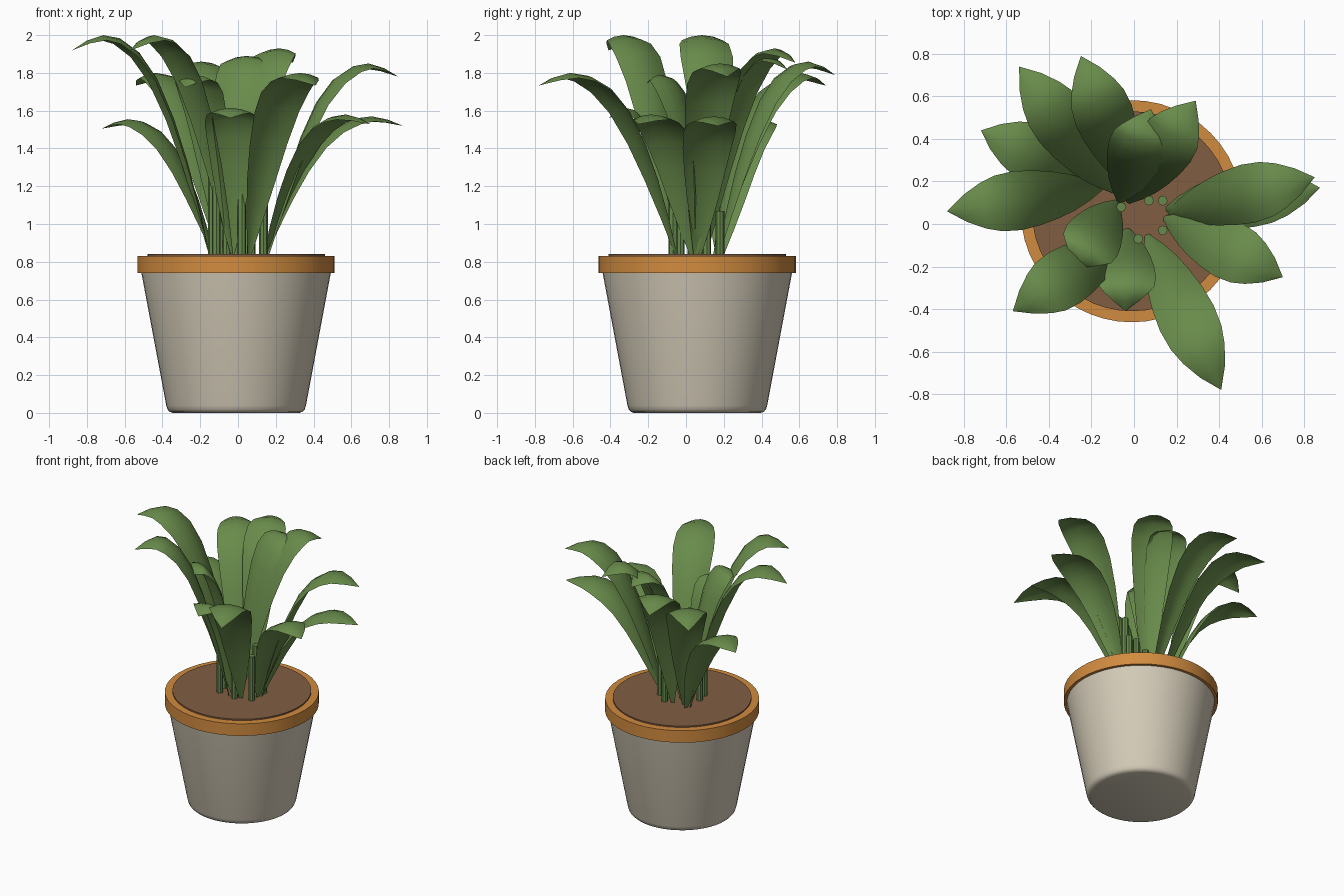
import bpy, math
from mathutils import Vector

if "Cube" in bpy.data.objects:
    bpy.data.objects.remove(bpy.data.objects["Cube"])

CX, CY = -0.01, 0.06
SOIL_Z = 0.84


def material(name, rgb):
    m = bpy.data.materials.new(name)
    m.diffuse_color = (*rgb, 1)
    m.use_nodes = True
    m.node_tree.nodes["Principled BSDF"].inputs["Base Color"].default_value = m.diffuse_color
    return m


GREEN = material("leaf_green", (0.14, 0.26, 0.07))
STEM = material("stem_green", (0.13, 0.25, 0.07))
ORANGE = material("rim_orange", (0.64, 0.26, 0.05))
BROWN = material("soil_brown", (0.22, 0.11, 0.055))
CREAM = material("pot_cream", (0.66, 0.60, 0.48))


def make(name, verts, faces, mat, angle=40):
    me = bpy.data.meshes.new(name)
    me.from_pydata(verts, [], faces)
    me.materials.append(mat)
    ob = bpy.data.objects.new(name, me)
    bpy.context.collection.objects.link(ob)
    bpy.ops.object.select_all(action='DESELECT')
    ob.select_set(True)
    bpy.context.view_layer.objects.active = ob
    bpy.ops.object.shade_smooth_by_angle(angle=math.radians(angle))
    return ob


def lathe(name, profile, mat, n=48, closed=False, cx=CX, cy=CY):
    """Revolve (radius, z) points; open profiles get end caps."""
    verts = [(cx + r * math.cos(2 * math.pi * i / n),
              cy + r * math.sin(2 * math.pi * i / n), z)
             for r, z in profile for i in range(n)]
    k = len(profile)
    faces = []
    for j in range(k if closed else k - 1):
        a, b = j * n, ((j + 1) % k) * n
        for i in range(n):
            i2 = (i + 1) % n
            faces.append((a + i, a + i2, b + i2, b + i))
    if not closed:
        faces.append(tuple(reversed(range(n))))
        faces.append(tuple(range((k - 1) * n, k * n)))
    return make(name, verts, faces, mat)


# Pot, rim and soil
lathe("pot_body", [(0.335, 0), (0.352, 0.006), (0.363, 0.018), (0.37, 0.04),
                   (0.505, 0.76)], CREAM)
lathe("pot_rim", [(0.468, 0.74), (0.522, 0.74), (0.522, 0.83), (0.468, 0.83)],
      ORANGE, closed=True)
lathe("soil", [(0.47, 0.76), (0.47, SOIL_Z)], BROWN)

# Short stems: x, y, top height
STEMS = [(-0.135, 0.03, 1.30), (-0.115, -0.05, 1.25), (0.02, -0.07, 1.44),
         (-0.06, 0.08, 1.20), (0.07, 0.11, 1.18), (0.135, 0.11, 1.18),
         (0.135, -0.03, 1.17), (0.05, 0.18, 1.07)]
for i, (x, y, top) in enumerate(STEMS):
    lathe(f"stem_{i + 1}", [(0.023, 0.82), (0.023, top)], STEM, n=8, cx=x, cy=y)

# Leaf shape: reach fraction, height fraction, half width
LEAF = [(0, 0, .012), (.07, .2, .05), (.16, .42, .085), (.26, .62, .11),
        (.38, .80, .13), (.51, .92, .14), (.65, .985, .132), (.77, 1, .108),
        (.89, .975, .065), (1, .93, 0)]
ACROSS = [-1, -0.55, 0, 0.55, 1]


def leaf(name, base, tip, peak):
    start, end = Vector((*base, 0)), Vector((*tip, 0))
    out = (end - start).normalized()
    side = Vector((-out.y, out.x, 0))
    reach = (end - start).length
    spine = [start + out * reach * s + Vector((0, 0, SOIL_Z + v * (peak - SOIL_Z)))
             for s, v, w in LEAF]
    verts, faces = [], []
    for j, (s, v, w) in enumerate(LEAF):
        tangent = spine[min(j + 1, len(spine) - 1)] - spine[max(j - 1, 0)]
        normal = tangent.cross(side).normalized()
        for u in ACROSS:   # blade arches over, edges falling away from the spine
            verts.append(spine[j] + side * w * u - normal * 0.25 * w * u * u)
    m = len(ACROSS)
    for j in range(len(LEAF) - 1):
        for i in range(m - 1):
            a = j * m + i
            if j == len(LEAF) - 2:
                faces.append((a, a + m, a + 1))
            else:
                faces.append((a, a + m, a + m + 1, a + 1))
    make(name, verts, faces, GREEN, 60)


# Leaves: base, tip, highest point
LEAVES = [((-0.09, 0.15), (-0.54, 0.74), 1.80), ((-0.01, 0.17), (-0.25, 0.79), 1.86),
          ((-0.13, 0.19), (-0.72, 0.44), 1.555), ((-0.15, 0.17), (-0.88, 0.06), 2.0),
          ((-0.03, -0.06), (-0.57, -0.41), 2.0), ((-0.03, -0.02), (-0.04, -0.41), 1.615),
          ((0.06, -0.05), (0.41, -0.78), 1.80), ((0.14, 0.03), (0.70, -0.25), 1.58),
          ((0.15, 0.07), (0.875, 0.17), 1.57), ((0.16, 0.05), (0.85, 0.22), 1.85),
          ((-0.03, 0.10), (0.29, 0.58), 1.93), ((-0.07, 0.10), (0.08, 0.54), 1.89),
          ((-0.08, 0.11), (-0.28, -0.21), 1.79)]
for i, (base, tip, peak) in enumerate(LEAVES):
    leaf(f"leaf_{i + 1}", base, tip, peak)
